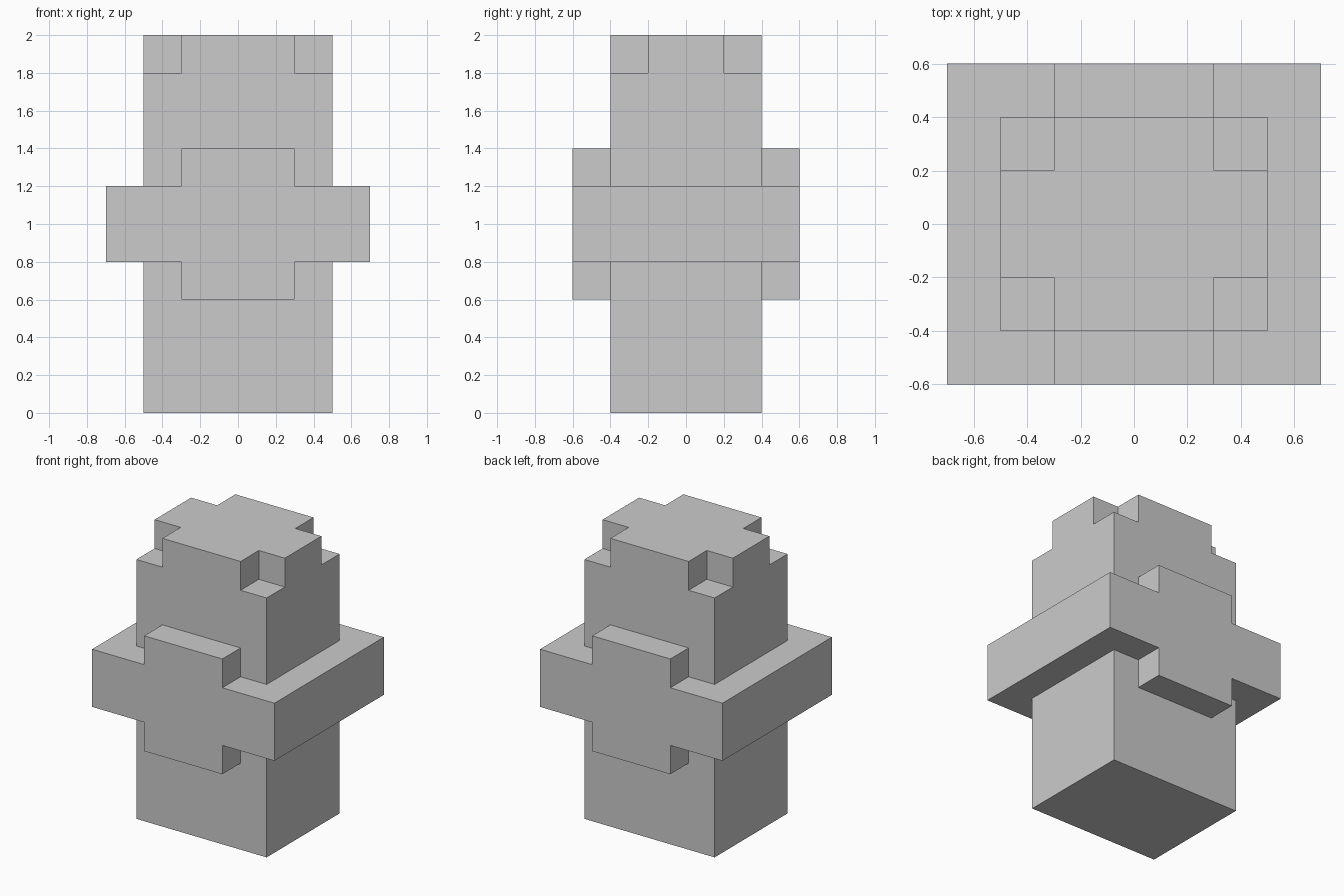
import bpy
import bmesh
from mathutils import Matrix, Vector

if "Cube" in bpy.data.objects:
    bpy.data.objects.remove(bpy.data.objects["Cube"])


def finish(name, bm):
    bmesh.ops.recalc_face_normals(bm, faces=bm.faces)
    mesh = bpy.data.meshes.new(name)
    bm.to_mesh(mesh)
    bm.free()
    obj = bpy.data.objects.new(name, mesh)
    bpy.context.collection.objects.link(obj)
    return obj


def add_box(bm, centre, size):
    bmesh.ops.create_cube(bm, size=1, matrix=Matrix.Translation(centre) @ Matrix.Diagonal((*size, 1)))


# Main column
bm = bmesh.new()
add_box(bm, (0, 0, 1), (1, 0.8, 2))
column = finish("column", bm)

# Notches in the four top corners
bm = bmesh.new()
for sx in (-1, 1):
    for sy in (-1, 1):
        add_box(bm, (sx * 0.5, sy * 0.4, 2), (0.4, 0.4, 0.4))
cutter = finish("corner_notch_cutter", bm)
cutter.hide_render = True
cutter.hide_viewport = True
cutter.display_type = 'WIRE'

notch = column.modifiers.new("corner_notches", 'BOOLEAN')
notch.operation = 'DIFFERENCE'
notch.solver = 'EXACT'
notch.object = cutter

# Cross-shaped band: one profile run from front to back through the column
quarter = [(0.7, 0.2), (0.3, 0.2), (0.3, 0.4)]
half = quarter + [(-x, z) for x, z in reversed(quarter)]
profile = half + [(-x, -z) for x, z in half]
bm = bmesh.new()
face = bm.faces.new([bm.verts.new((x, -0.6, 1 + z)) for x, z in profile])
extruded = bmesh.ops.extrude_face_region(bm, geom=[face])["geom"]
bmesh.ops.translate(bm, vec=Vector((0, 1.2, 0)),
                    verts=[g for g in extruded if isinstance(g, bmesh.types.BMVert)])
# Extruding an open face can keep or drop the start cap, so close it if needed
bmesh.ops.holes_fill(bm, edges=[e for e in bm.edges if e.is_boundary], sides=0)
finish("cross_band", bm)
